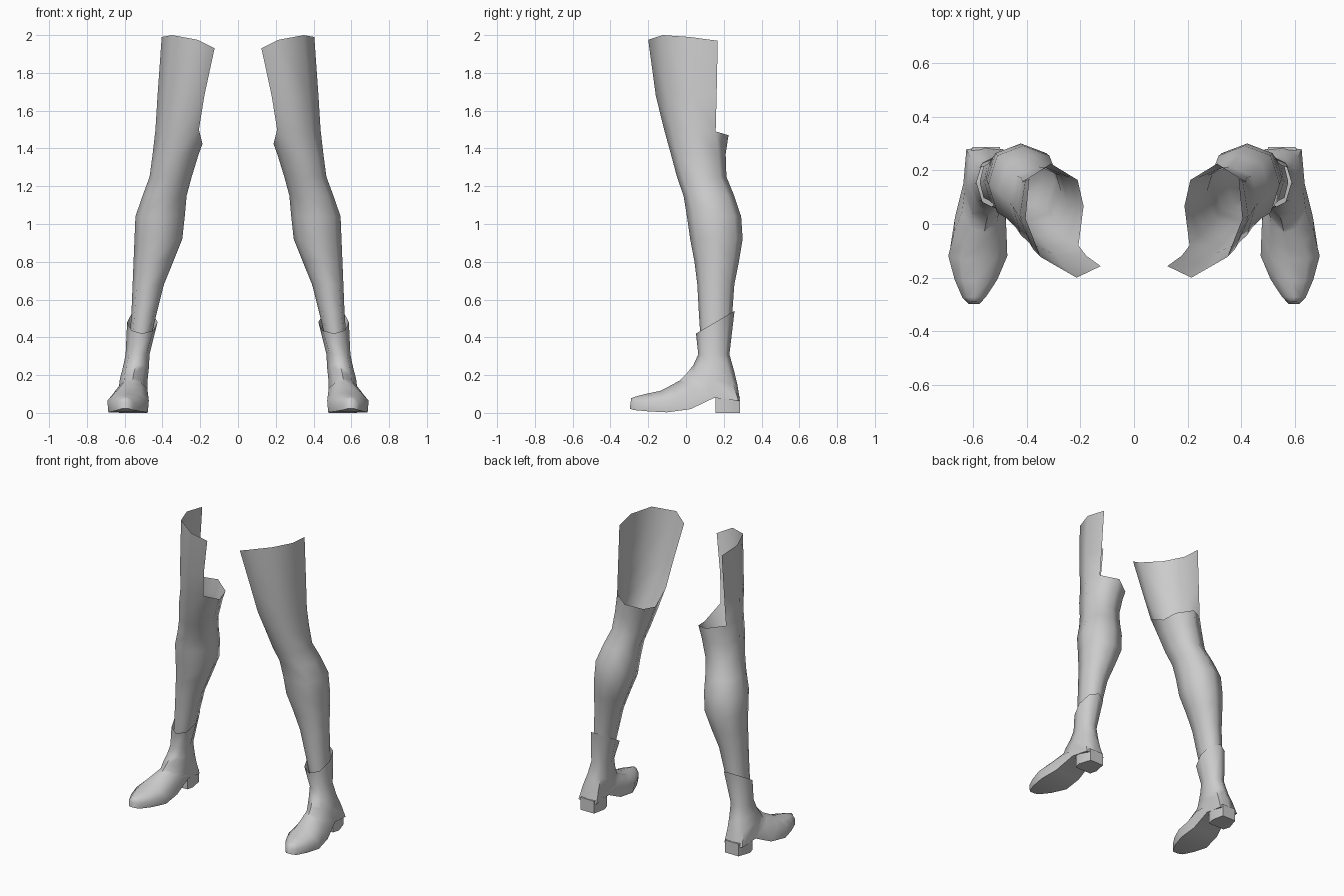
import bpy, bmesh, math

if "Cube" in bpy.data.objects:
    bpy.data.objects.remove(bpy.data.objects["Cube"])

grey = bpy.data.materials.new("light_grey")
grey.diffuse_color = (0.6, 0.6, 0.6, 1)
grey.use_nodes = True
grey.node_tree.nodes["Principled BSDF"].inputs["Base Color"].default_value = grey.diffuse_color


def loft(name, rings, cap_end=False, cap_start=False):
    """Skin closed rings (None marks a missing point) and mirror to the other side."""
    bm = bmesh.new()
    vs = [[bm.verts.new(p) if p else None for p in r] for r in rings]
    n = len(rings[0])
    for a, b in zip(vs, vs[1:]):
        for i in range(n):
            j = (i + 1) % n
            quad = (a[i], b[i], b[j], a[j])
            if all(quad):
                bm.faces.new(quad)
    if cap_end:
        bm.faces.new(vs[-1][::-1])
    if cap_start:
        bm.faces.new(vs[0])
    me = bpy.data.meshes.new(name)
    bm.to_mesh(me)
    bm.free()
    me.materials.append(grey)
    me.shade_smooth()
    me.set_sharp_from_angle(angle=math.radians(60))
    ob = bpy.data.objects.new(name, me)
    bpy.context.collection.objects.link(ob)
    ob.modifiers.new("both_sides", "MIRROR").use_mirror_merge = False
    return ob


def oval(z, x0, x1, y0, y1):
    """Eight-sided ring, starting at the inner front corner."""
    cx, cy, rx, ry = (x0 + x1) / 2, (y0 + y1) / 2, (x1 - x0) / 2, (y1 - y0) / 2
    out = []
    for k in range(8):
        a = math.radians(225 + 45 * k)
        f = 1.05 if k % 2 == 0 else 1.0
        out.append((cx + rx * f * math.cos(a), cy + ry * f * math.sin(a), z))
    return out


# Stocking: thigh is an open shell covering the front and outer side only
gap = [None] * 3
stocking = [
    [(.124, -.157, 1.93), (.214, -.2, 1.975), (.348, -.123, 2.0),
     (.404, .02, 1.99), (.39, .168, 1.97)] + gap,
    [(.178, -.118, 1.68), (.262, -.16, 1.68), (.375, -.095, 1.68),
     (.426, .03, 1.68), (.405, .162, 1.68)] + gap,
    # Rim behind the knee
    [(.207, -.08, 1.5), (.29, -.116, 1.5), (.39, -.07, 1.5), (.437, .04, 1.5),
     (.415, .157, 1.49), (.31, .225, 1.47), (.21, .164, 1.44), (.188, .067, 1.425)],
]
# Knee, calf and ankle
stocking += [oval(*r) for r in (
    (1.37, .208, .452, -.08, .21),
    (1.25, .245, .468, -.048, .214),
    (1.15, .272, .505, -.013, .255),
    (1.04, .282, .543, .005, .292),
    (.92, .295, .548, .022, .3),
    (.80, .343, .553, .045, .28),
    (.68, .392, .558, .06, .256),
    (.53, .43, .564, .068, .245),
    (.38, .465, .575, .078, .235))]
loft("stocking", stocking)

# Boot: sections fan from the level shaft round the heel to the upright toe
SHAFT = [(0, 0), (.72, .14), (1, .5), (.72, .86), (0, 1)]
FOOT = [(0, 0), (.6, .13), (1, .45), (.95, 1), (0, 1)]


def section(f, x0, x1, front, back):
    """Blend shaft and foot outlines between a front/top and a back/bottom point."""
    half = [(a + (c - a) * f, b + (d - b) * f) for (a, b), (c, d) in zip(SHAFT, FOOT)]
    loop = half + [(-u, v) for u, v in half[3:0:-1]]
    cx, rx = (x0 + x1) / 2, (x1 - x0) / 2
    return [(cx + rx * u, front[0] + (back[0] - front[0]) * v,
             front[1] + (back[1] - front[1]) * v) for u, v in loop]


loft("boot", [section(*s) for s in (
    (0, .426, .587, (.053, .42), (.257, .54)),
    (0, .468, .595, (.065, .31), (.23, .31)),
    (.1, .472, .61, (.04, .255), (.255, .22)),
    (.4, .478, .625, (.005, .21), (.272, .15)),
    (.8, .48, .632, (-.02, .185), (.287, .06)),
    (1, .48, .64, (-.035, .17), (.15, .08)),
    (1, .475, .672, (-.085, .143), (.025, .02)),
    (1, .472, .692, (-.135, .117), (-.1, .003)),
    (1, .51, .668, (-.215, .1), (-.2, .008)),
    (1, .553, .64, (-.272, .085), (-.275, .015)),
    (1, .575, .617, (-.29, .078), (-.298, .022)))], cap_end=True)

# Heel block
outline = [(.495, .155), (.615, .155), (.63, .2), (.602, .287), (.5, .287), (.483, .2)]
loft("boot_heel", [[(x, y, z) for x, y in outline] for z in (.085, 0)],
     cap_end=True, cap_start=True)
